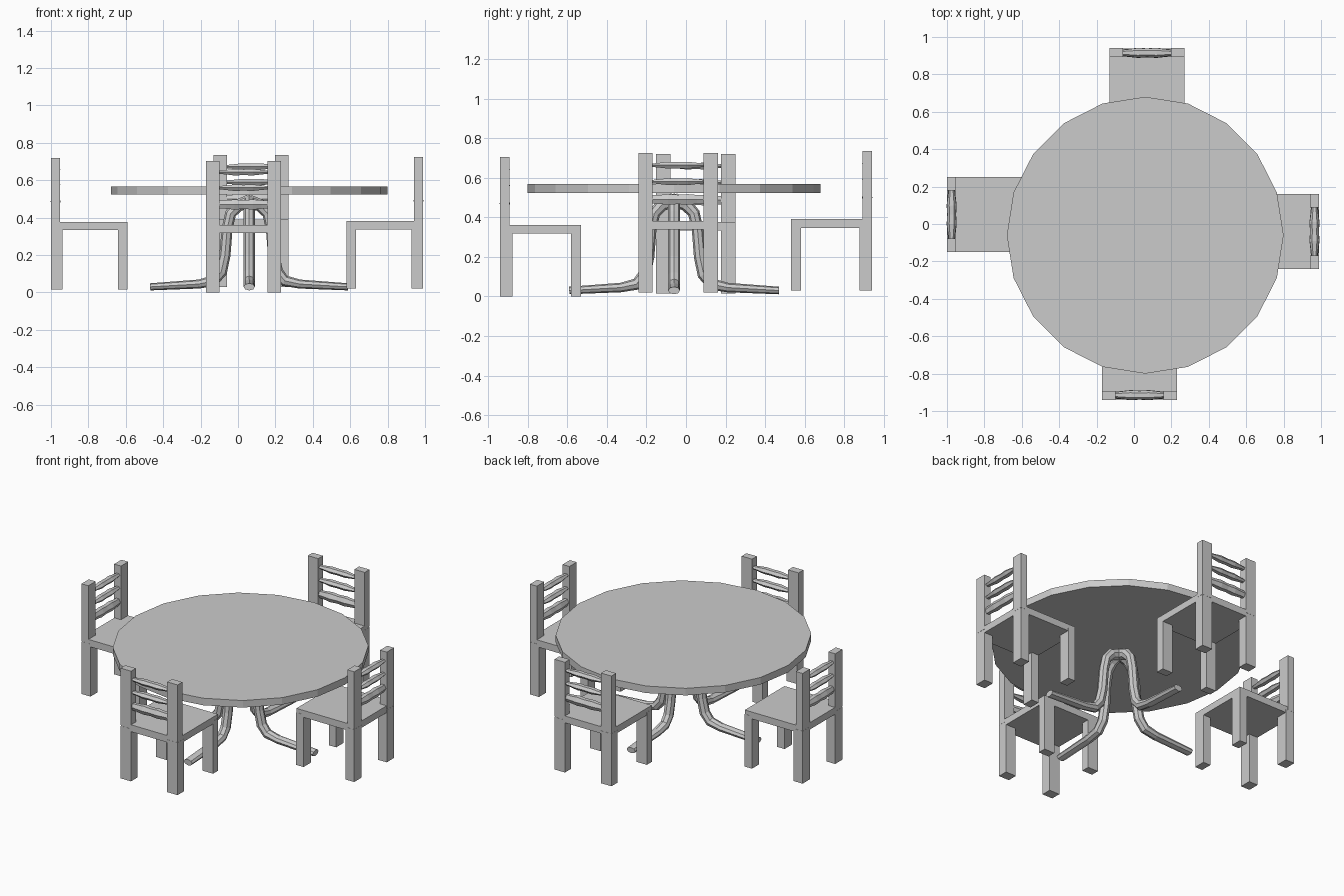
import bpy, bmesh
from math import pi, cos, sin
from mathutils import Matrix, Vector

if "Cube" in bpy.data.objects:
    bpy.data.objects.remove(bpy.data.objects["Cube"])


def finish(name, bm, matrix=Matrix()):
    bmesh.ops.recalc_face_normals(bm, faces=bm.faces)
    mesh = bpy.data.meshes.new(name)
    bm.to_mesh(mesh)
    bm.free()
    obj = bpy.data.objects.new(name, mesh)
    obj.matrix_world = matrix
    bpy.context.collection.objects.link(obj)
    return obj


def box(name, lo, hi, matrix):
    bm = bmesh.new()
    lo, hi = Vector(lo), Vector(hi)
    bmesh.ops.create_cube(bm, size=1, matrix=Matrix.Translation((lo + hi) / 2)
                          @ Matrix.Diagonal((*(hi - lo), 1)))
    return finish(name, bm, matrix)


def loft(name, rings, matrix):
    """Skin a list of equal-sized point rings and cap both ends."""
    bm = bmesh.new()
    rows = [[bm.verts.new(p) for p in ring] for ring in rings]
    n = len(rows[0])
    for a, b in zip(rows, rows[1:]):
        for i in range(n):
            bm.faces.new((a[i], a[(i + 1) % n], b[(i + 1) % n], b[i]))
    bm.faces.new(rows[0])
    bm.faces.new(rows[-1])
    return finish(name, bm, matrix)


def slat(name, z, half_heights, half_depths, m):
    # turned back slat: six-sided section swelling towards the middle
    xs = (-0.14, -0.095, -0.05, 0, 0.05, 0.095, 0.14)
    rings = []
    for i, x in enumerate(xs):
        k = min(i, 6 - i)
        rings.append([(x, -0.18 + half_depths[k] * cos(a * pi / 3),
                       z + half_heights[k] * sin(a * pi / 3)) for a in range(6)])
    loft(name, rings, m)


def chair(x, y, z, turn):
    m = Matrix.Translation((x, y, z)) @ Matrix.Rotation(turn, 4, 'Z')
    box("seat", (-0.2, -0.204, 0.317), (0.2, 0.204, 0.361), m)
    for s in (-1, 1):
        x0, x1 = sorted((s * 0.128, s * 0.201))
        box("back_post", (x0, -0.205, 0.34), (x1, -0.157, 0.704), m)
        box("back_leg", (x0, -0.205, 0), (x1, -0.142, 0.335), m)
        box("front_leg", (x0, 0.153, 0), (x1, 0.205, 0.335), m)
    slat("top_slat", 0.643, (0.009, 0.014, 0.02, 0.018), (0.014, 0.02, 0.026, 0.023), m)
    slat("middle_slat", 0.56, (0.009, 0.014, 0.02, 0.018), (0.014, 0.02, 0.026, 0.023), m)
    slat("lower_slat", 0.47, (0.024, 0.026, 0.031, 0.027), (0.018, 0.022, 0.027, 0.024), m)


# four chairs around the table
chair(0.03, -0.735, 0.0, 0)
chair(-0.795, 0.05, 0.016, -pi / 2)
chair(0.07, 0.735, 0.03, pi)
chair(0.785, -0.04, 0.02, pi / 2)

# round table top with 20 sides
center = Vector((0.06, -0.06, 0))
bm = bmesh.new()
bmesh.ops.create_cone(bm, cap_ends=True, segments=20, radius1=0.74, radius2=0.74, depth=0.045)
finish("table_top", bm, Matrix.Translation(center + Vector((0, 0, 0.545))))

# splayed pedestal legs: (radius, height, half thickness) along the path
path = [(0.0, 0.487, 0.036), (0.06, 0.465, 0.034), (0.1, 0.42, 0.03), (0.118, 0.34, 0.029),
        (0.13, 0.2, 0.03), (0.15, 0.11, 0.032), (0.19, 0.062, 0.03), (0.27, 0.045, 0.024),
        (0.53, 0.03, 0.019)]
rings = []
for i, (r, z, h) in enumerate(path):
    a, b = path[max(i - 1, 0)], path[min(i + 1, len(path) - 1)]
    t = Vector((b[0] - a[0], 0, b[1] - a[1])).normalized()
    side = Vector((-t.z, 0, t.x))
    rings.append([Vector((r, 0, z)) + side * h * cos(k * pi / 4)
                  + Vector((0, 0.03 * sin(k * pi / 4), 0)) for k in range(8)])
for q in range(4):
    loft("table_leg", rings, Matrix.Translation(center) @ Matrix.Rotation(q * pi / 2, 4, 'Z'))
